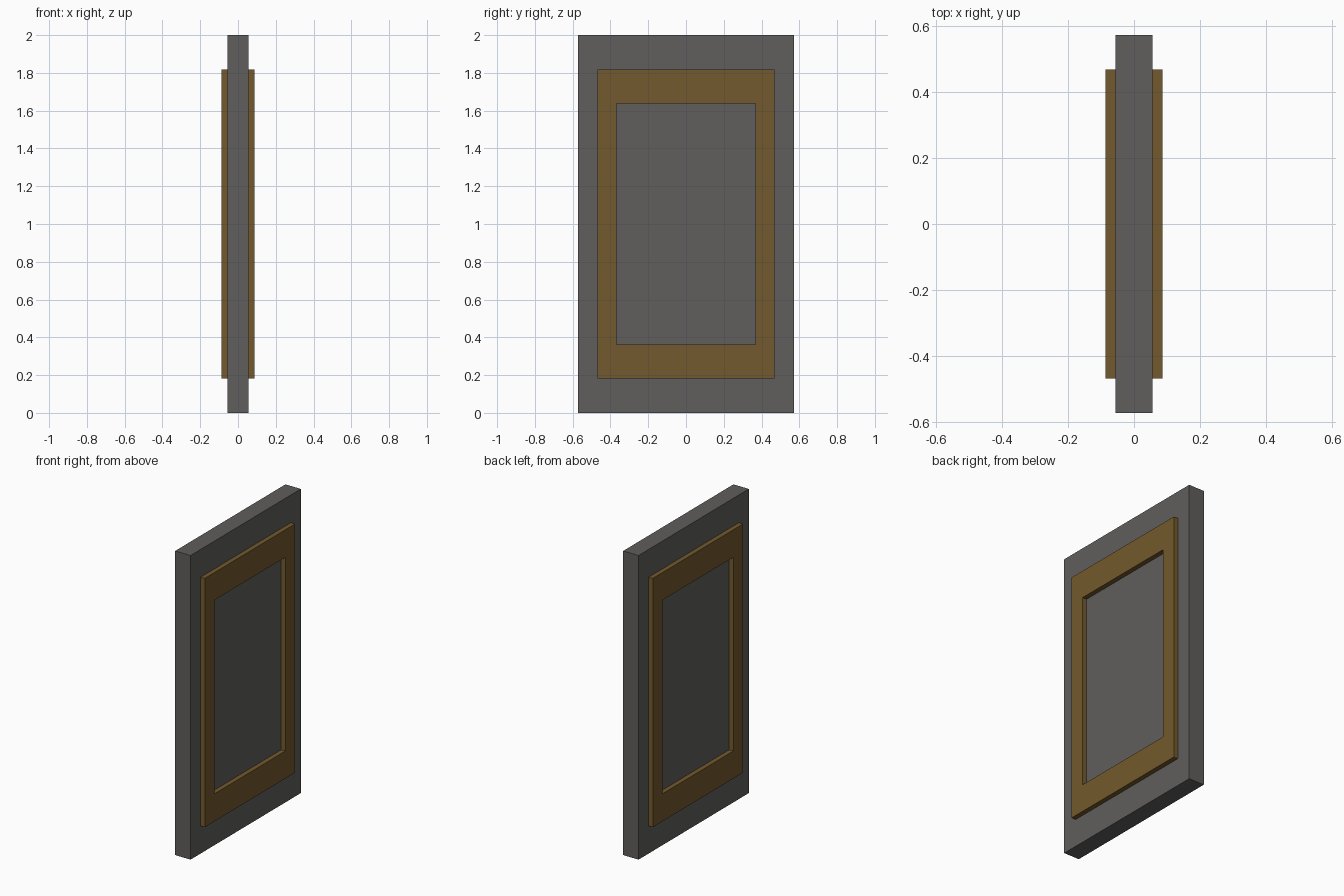
import bpy
import bmesh

if "Cube" in bpy.data.objects:
    bpy.data.objects.remove(bpy.data.objects["Cube"])


def material(name, color):
    m = bpy.data.materials.new(name)
    m.diffuse_color = (*color, 1)
    m.use_nodes = True
    m.node_tree.nodes["Principled BSDF"].inputs["Base Color"].default_value = m.diffuse_color
    return m


def finish(bm, name, mat):
    bmesh.ops.recalc_face_normals(bm, faces=bm.faces)
    me = bpy.data.meshes.new(name)
    bm.to_mesh(me)
    bm.free()
    me.materials.append(mat)
    ob = bpy.data.objects.new(name, me)
    bpy.context.collection.objects.link(ob)
    return ob


grey = material("dark grey", (0.115, 0.112, 0.108))
brown = material("bronze brown", (0.171, 0.1, 0.026))

HALF_T, HALF_W, HEIGHT = 0.056, 0.573, 2.0    # slab
FRAME_X = 0.087                               # outer face of the trim
OUTER, INNER = (0.469, 0.818), (0.368, 0.637)  # trim half sizes in y, z

# Door slab
bm = bmesh.new()
bmesh.ops.create_cube(bm, size=1)
for v in bm.verts:
    v.co = (v.co.x * 2 * HALF_T, v.co.y * 2 * HALF_W, (v.co.z + 0.5) * HEIGHT)
finish(bm, "door_slab", grey)


# Raised rectangular trim on both faces
def trim(name, side):
    bm = bmesh.new()
    corners = [(-1, -1), (1, -1), (1, 1), (-1, 1)]
    rings = []
    for (hy, hz), x in [(OUTER, HALF_T), (OUTER, FRAME_X),
                        (INNER, FRAME_X), (INNER, HALF_T)]:
        rings.append([bm.verts.new((side * x, a * hy, 1 + b * hz)) for a, b in corners])
    for r in range(4):
        p, q = rings[r], rings[(r + 1) % 4]
        for i in range(4):
            j = (i + 1) % 4
            bm.faces.new((p[i], p[j], q[j], q[i]))
    finish(bm, name, brown)


trim("right_trim", 1)
trim("left_trim", -1)
